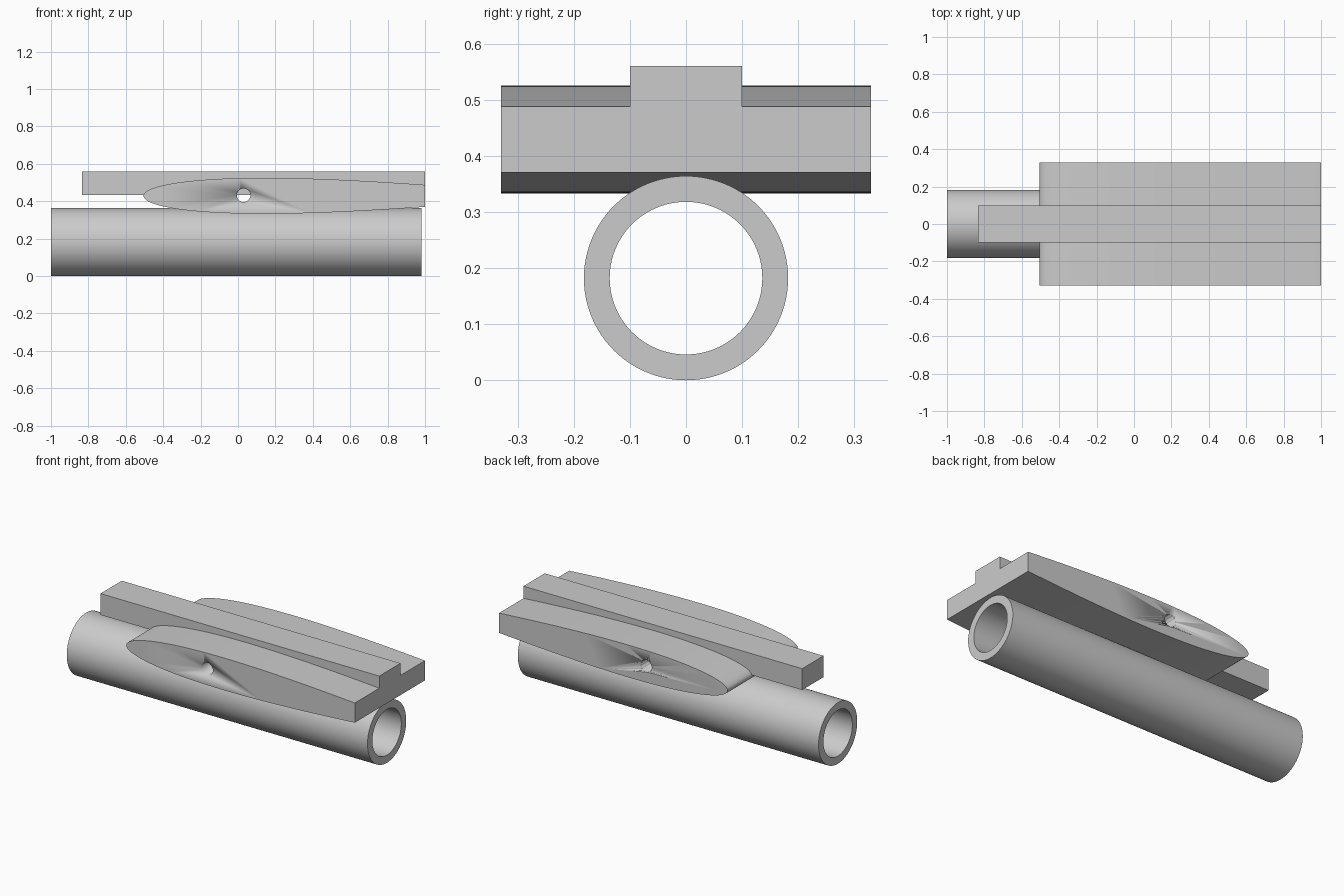
import bpy, bmesh, math
from mathutils import Matrix

cube = bpy.data.objects.get("Cube")
if cube:
    bpy.data.objects.remove(cube, do_unlink=True)

grey = bpy.data.materials.new("plain grey")
grey.use_nodes = True
colour = (0.6, 0.6, 0.6, 1)
grey.diffuse_color = colour
grey.node_tree.nodes["Principled BSDF"].inputs["Base Color"].default_value = colour


def make_object(name, bm, smooth=False):
    bmesh.ops.recalc_face_normals(bm, faces=bm.faces)
    mesh = bpy.data.meshes.new(name)
    bm.to_mesh(mesh)
    bm.free()
    mesh.materials.append(grey)
    obj = bpy.data.objects.new(name, mesh)
    bpy.context.collection.objects.link(obj)
    if smooth:
        bpy.ops.object.select_all(action="DESELECT")
        obj.select_set(True)
        bpy.context.view_layer.objects.active = obj
        bpy.ops.object.shade_smooth_by_angle(angle=math.radians(30))
    return obj


# Hollow tube: a rectangular wall section spun around the x axis
def tube(name, x0, x1, z, outer, inner, sides=96):
    bm = bmesh.new()
    section = [(x0, outer), (x1, outer), (x1, inner), (x0, inner)]
    verts = [bm.verts.new((x, 0, z + r)) for x, r in section]
    edges = [bm.edges.new((verts[i], verts[(i + 1) % 4])) for i in range(4)]
    bmesh.ops.spin(bm, geom=verts + edges, cent=(0, 0, z), axis=(1, 0, 0),
                   angle=math.tau, steps=sides, use_merge=True)
    bmesh.ops.remove_doubles(bm, verts=bm.verts, dist=1e-5)
    return make_object(name, bm, True)


tube("hollow_tube", -1, 0.98, 0.182, 0.182, 0.136)


# Block wing: symmetric aerofoil with its tail cut square, extruded along y
def half_thickness(u, peak):
    return peak * 10 * (0.2969 * math.sqrt(u) - 0.126 * u - 0.3516 * u**2
                        + 0.2843 * u**3 - 0.1015 * u**4)


nose, tail, chord, mid, half_span, steps = -0.505, 1.0, 2.15, 0.429, 0.33, 48
upper = []
for i in range(1, steps + 1):
    x = nose + (tail - nose) * (i / steps) ** 2
    upper.append((x, half_thickness((x - nose) / chord, 0.096)))
outline = [(x, -h) for x, h in reversed(upper)] + [(nose, 0)] + upper

bm = bmesh.new()
face = bm.faces.new([bm.verts.new((x, -half_span, mid + h)) for x, h in outline])
extruded = bmesh.ops.extrude_face_region(bm, geom=[face])["geom"]
bmesh.ops.translate(bm, vec=(0, 2 * half_span, 0),
                    verts=[g for g in extruded if isinstance(g, bmesh.types.BMVert)])
if not face.is_valid or len(bm.faces) < len(outline) + 2:
    bm.faces.new([v for v in bm.verts if v.co.y < 0])
wing = make_object("wing_block", bm, True)

# Cross hole through the wing
bm = bmesh.new()
bmesh.ops.create_cone(bm, cap_ends=True, segments=48, radius1=0.036, radius2=0.036,
                      depth=1, matrix=Matrix.Translation((0.03, 0, 0.432))
                      @ Matrix.Rotation(math.pi / 2, 4, "X"))
cutter = make_object("hole_cutter", bm, True)
cutter.hide_render = True
cutter.hide_viewport = True
cut = wing.modifiers.new("cross hole", "BOOLEAN")
cut.operation = "DIFFERENCE"
cut.solver = "EXACT"
cut.object = cutter

# Long rail set into the wing top
x0, x1, z0, z1 = -0.835, 1.0, 0.433, 0.56
bm = bmesh.new()
bmesh.ops.create_cube(bm, size=1, matrix=Matrix.Translation(((x0 + x1) / 2, 0, (z0 + z1) / 2))
                      @ Matrix.Diagonal((x1 - x0, 0.2, z1 - z0, 1)))
make_object("top_rail", bm)
